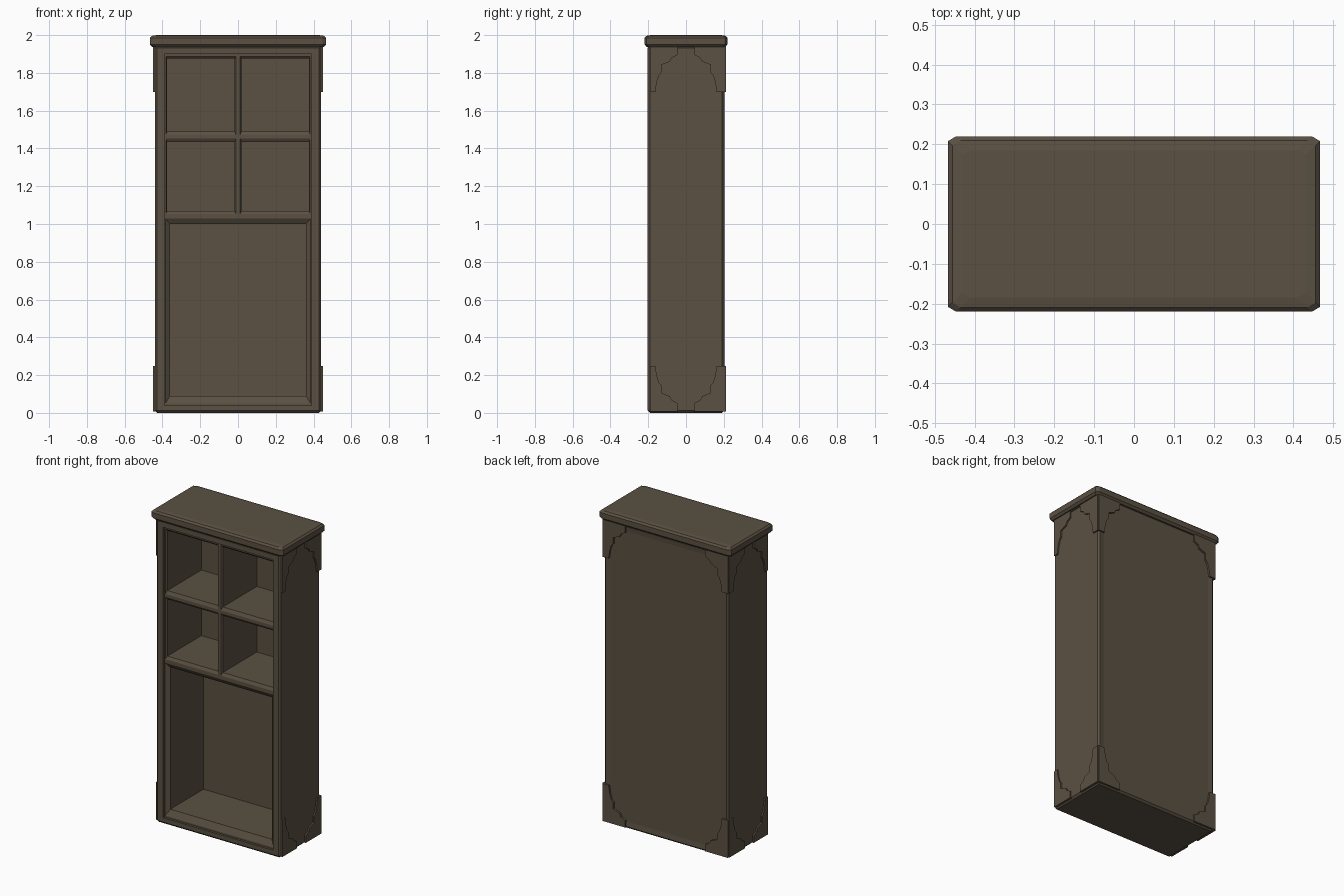
import bpy, bmesh

if "Cube" in bpy.data.objects:
    bpy.data.objects.remove(bpy.data.objects["Cube"])

wood = bpy.data.materials.new("dark brown wood")
wood.diffuse_color = (0.103, 0.082, 0.055, 1)
wood.use_nodes = True
wood.node_tree.nodes["Principled BSDF"].inputs["Base Color"].default_value = wood.diffuse_color


def finish(name, bm):
    bmesh.ops.recalc_face_normals(bm, faces=bm.faces[:])
    me = bpy.data.meshes.new(name)
    bm.to_mesh(me)
    bm.free()
    me.materials.append(wood)
    ob = bpy.data.objects.new(name, me)
    bpy.context.scene.collection.objects.link(ob)
    return ob


def loft(name, rings):
    """Closed solid through rings of equal point count."""
    bm = bmesh.new()
    vs = [[bm.verts.new(p) for p in r] for r in rings]
    n = len(rings[0])
    for a, b in zip(vs, vs[1:]):
        for i in range(n):
            bm.faces.new((a[i], a[(i + 1) % n], b[(i + 1) % n], b[i]))
    bm.faces.new(vs[0])
    bm.faces.new(vs[-1])
    return finish(name, bm)


def rect(x0, x1, z0, z1, y):
    return [(x0, y, z0), (x1, y, z0), (x1, y, z1), (x0, y, z1)]


# Cabinet body: chamfered box with a shallow recessed back panel
bm = bmesh.new()
bmesh.ops.create_cube(bm, size=1)
for v in bm.verts:
    v.co = (v.co.x * 0.88, v.co.y * 0.406, (v.co.z + 0.5) * 1.945)
bmesh.ops.bevel(bm, geom=bm.edges[:], offset=0.012, segments=1,
                affect='EDGES', profile=0.5)
bm.normal_update()
back = [max(bm.faces, key=lambda f: f.normal.y * f.calc_area())]
bmesh.ops.inset_region(bm, faces=back, thickness=0.045, depth=-0.004)
body = finish("cabinet_body", bm)

# Cutters: frame recess, four upper cells and the large lower compartment
FACE, INNER = -0.189, 0.165
cutters = [loft("recess_cutter", [rect(-0.39, 0.39, 0.04, 1.90, -0.25),
                                  rect(-0.39, 0.39, 0.04, 1.90, FACE)])]


def cell(x0, x1, z0, z1, ex, eb, et, depth):
    outer = (x0 - ex, x1 + ex, z0 - eb, z1 + et)
    cutters.append(loft("cell_cutter", [
        rect(*outer, -0.24), rect(*outer, FACE - 0.001),
        rect(x0, x1, z0, z1, FACE + depth), rect(x0, x1, z0, z1, INNER)]))


for z0, z1, eb, et in ((1.49, 1.875, 0.022, 0.012), (1.07, 1.435, 0.02, 0.018)):
    for x0, x1 in ((-0.375, -0.018), (0.018, 0.375)):
        cell(x0, x1, z0, z1, 0.008, eb, et, 0.01)
cell(-0.36, 0.36, 0.09, 1.00, 0.025, 0.042, 0.03, 0.018)

for c in cutters:
    m = body.modifiers.new("cut", 'BOOLEAN')
    m.operation = 'DIFFERENCE'
    m.solver = 'EXACT'
    m.object = c
    c.hide_render = True
dg = bpy.context.evaluated_depsgraph_get()
carved = bpy.data.meshes.new_from_object(body.evaluated_get(dg))
body.modifiers.clear()
body.data = carved
for c in cutters:
    bpy.data.objects.remove(c)


# Overhanging top slab with chamfered edges and clipped corners
def slab_ring(hx, hy, z, cx=0.02, cy=0.012):
    return [(hx, -hy + cy, z), (hx, hy - cy, z), (hx - cx, hy, z), (-hx + cx, hy, z),
            (-hx, hy - cy, z), (-hx, -hy + cy, z), (-hx + cx, -hy, z), (hx - cx, -hy, z)]


loft("top_slab", [slab_ring(0.455, 0.208, 1.938), slab_ring(0.467, 0.22, 1.951),
                  slab_ring(0.467, 0.22, 1.985), slab_ring(0.456, 0.209, 1.996),
                  slab_ring(0.43, 0.185, 2.0)])


# Stepped corner brackets: (distance from corner, distance from end)
def profile(a0):
    return [(a0, 0), (0.16, 0), (0.16, 0.045), (0.13, 0.06), (0.12, 0.08),
            (0.075, 0.097), (0.075, 0.138), (0.062, 0.152), (0.05, 0.19),
            (0.043, 0.24), (a0, 0.24)]


for end in ("top", "bottom"):
    def height(d):
        return 1.94 - d if end == "top" else 0.008 + d
    for s, side in ((1, "right"), (-1, "left")):
        for t, a0, fb in ((-1, 0.014, "front"), (1, 0.0, "back")):
            loft(f"{side}_side_{fb}_{end}_bracket",
                 [[(s * x, t * (0.205 - a), height(d)) for a, d in profile(a0)]
                  for x in (0.43, 0.449)])
        loft(f"back_{side}_{end}_bracket",
             [[(s * (0.444 - a), y, height(d)) for a, d in profile(0.0)]
              for y in (0.19, 0.211)])
